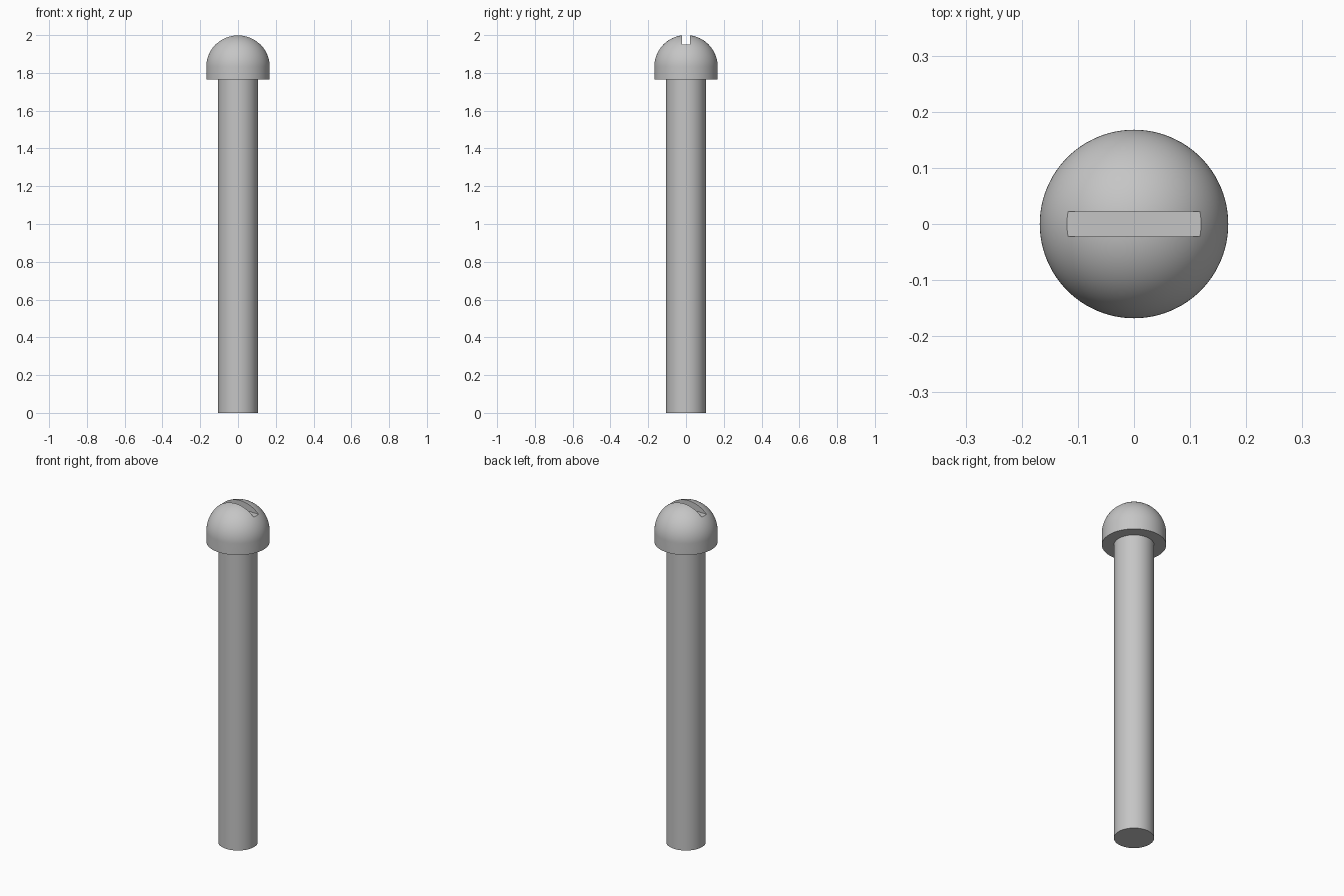
import bpy
import bmesh
from math import sin, cos, pi, radians
from mathutils import Vector

SEGMENTS = 96
HEAD_R, SHAFT_R = 0.168, 0.105
HEAD_BOTTOM, TOP = 1.765, 2.0
DOME_BASE = TOP - HEAD_R
SLOT_WIDTH, SLOT_FLOOR = 0.045, 1.95

cube = bpy.data.objects.get("Cube")
if cube:
    bpy.data.objects.remove(cube, do_unlink=True)

metal = bpy.data.materials.new("grey_metal")
metal.use_nodes = True
grey = (0.56, 0.56, 0.56, 1)
metal.diffuse_color = grey
metal.node_tree.nodes["Principled BSDF"].inputs["Base Color"].default_value = grey


def add_object(name, bm):
    bmesh.ops.recalc_face_normals(bm, faces=bm.faces)
    mesh = bpy.data.meshes.new(name)
    bm.to_mesh(mesh)
    bm.free()
    mesh.materials.append(metal)
    obj = bpy.data.objects.new(name, mesh)
    bpy.context.collection.objects.link(obj)
    return obj


def lathe(name, profile):
    """Turn a (radius, height) profile around the z axis."""
    bm = bmesh.new()
    verts = [bm.verts.new((r, 0, z)) for r, z in profile]
    edges = [bm.edges.new(pair) for pair in zip(verts, verts[1:])]
    bmesh.ops.spin(bm, geom=verts + edges, cent=(0, 0, 0), axis=(0, 0, 1),
                   angle=2 * pi, steps=SEGMENTS)
    bmesh.ops.remove_doubles(bm, verts=bm.verts, dist=1e-5)
    return add_object(name, bm)


def select_only(obj):
    bpy.ops.object.select_all(action='DESELECT')
    obj.select_set(True)
    bpy.context.view_layer.objects.active = obj


# Straight shaft, set slightly into the head
shaft = lathe("shaft", [(0, 0), (SHAFT_R, 0),
                        (SHAFT_R, HEAD_BOTTOM + 0.005), (0, HEAD_BOTTOM + 0.005)])

# Domed head with a short straight rim
steps = 32
dome = [(HEAD_R * cos(a), DOME_BASE + HEAD_R * sin(a))
        for a in (i * pi / 2 / steps for i in range(steps))]
head = lathe("head", [(0, HEAD_BOTTOM), (HEAD_R, HEAD_BOTTOM)] + dome + [(0, TOP)])

# Screwdriver slot cut straight across the dome
bm = bmesh.new()
bmesh.ops.create_cube(bm, size=1)
bmesh.ops.scale(bm, vec=(1, SLOT_WIDTH, 0.2), verts=bm.verts)
bmesh.ops.translate(bm, vec=Vector((0, 0, SLOT_FLOOR + 0.1)), verts=bm.verts)
cutter = add_object("slot_cutter", bm)
cutter.hide_render = True

cut = head.modifiers.new("slot", 'BOOLEAN')
cut.operation = 'DIFFERENCE'
cut.solver = 'EXACT'
cut.object = cutter
select_only(head)
bpy.ops.object.modifier_apply(modifier=cut.name)
bpy.data.objects.remove(cutter, do_unlink=True)

# Smooth round surfaces, crisp rims and slot edges
for part in (shaft, head):
    select_only(part)
    bpy.ops.object.shade_smooth_by_angle(angle=radians(30))
